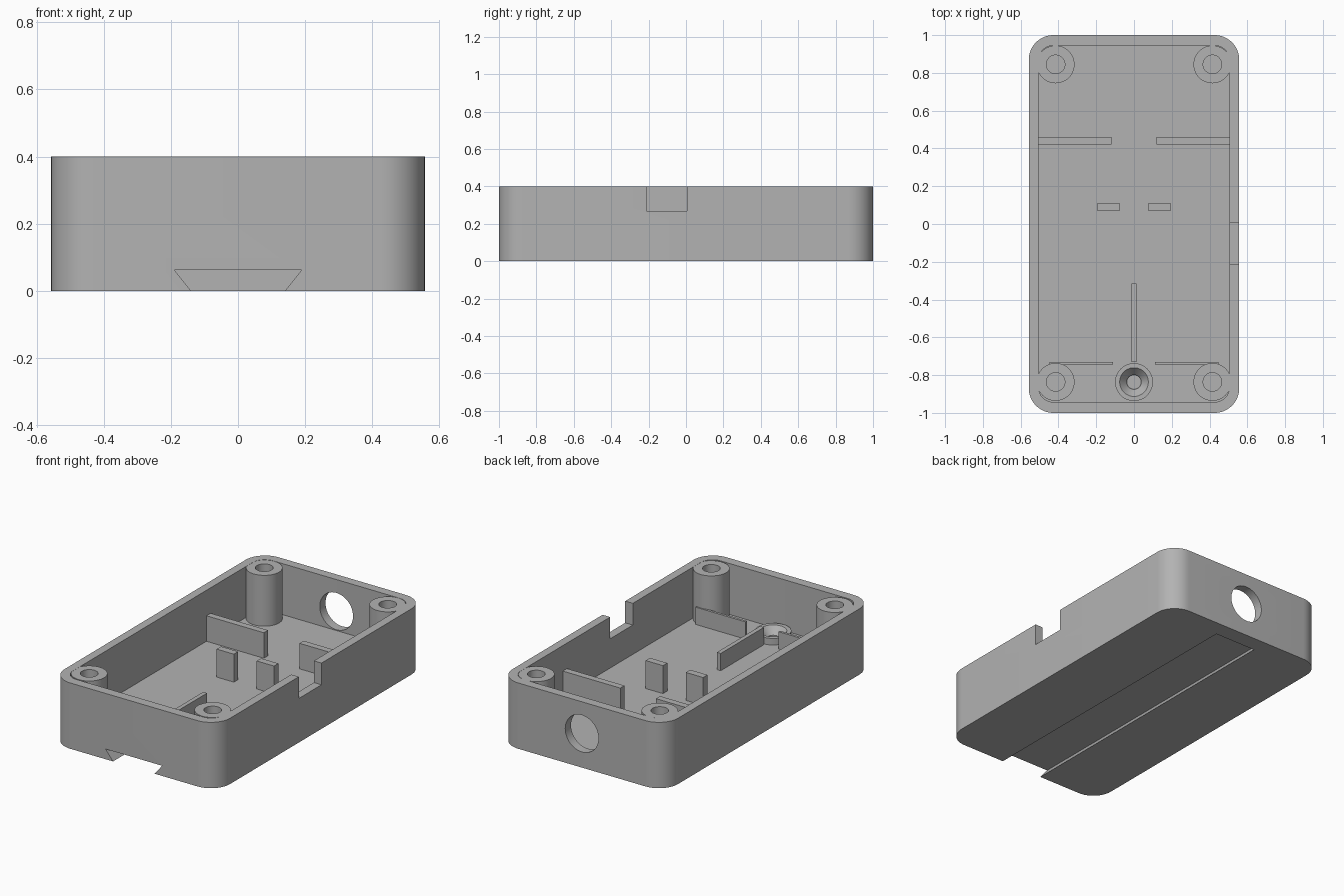
import bpy, bmesh, math
from mathutils import Vector

if "Cube" in bpy.data.objects:
    bpy.data.objects.remove(bpy.data.objects["Cube"])

grey = bpy.data.materials.new("plain_grey")
grey.diffuse_color = (0.45, 0.45, 0.45, 1)
grey.use_nodes = True
grey.node_tree.nodes["Principled BSDF"].inputs["Base Color"].default_value = grey.diffuse_color


def finish(name, bm):
    bmesh.ops.recalc_face_normals(bm, faces=bm.faces)
    me = bpy.data.meshes.new(name)
    bm.to_mesh(me)
    bm.free()
    ob = bpy.data.objects.new(name, me)
    bpy.context.collection.objects.link(ob)
    me.materials.append(grey)
    return ob


def extrude(name, pts, vec):
    """Closed outline swept along a vector."""
    bm = bmesh.new()
    face = bm.faces.new([bm.verts.new(p) for p in pts])
    res = bmesh.ops.extrude_face_region(bm, geom=[face])
    moved = [v for v in res["geom"] if isinstance(v, bmesh.types.BMVert)]
    bmesh.ops.translate(bm, verts=moved, vec=Vector(vec))
    return finish(name, bm)


def box(name, x0, x1, y0, y1, z0, z1):
    return extrude(name, [(x0, y0, z0), (x1, y0, z0), (x1, y1, z0), (x0, y1, z0)],
                   (0, 0, z1 - z0))


def rounded_block(name, x, y0, y1, r, z0, z1, n=12):
    pts = []
    for i, (cx, cy) in enumerate([(x - r, y1 - r), (r - x, y1 - r),
                                  (r - x, y0 + r), (x - r, y0 + r)]):
        for k in range(n + 1):
            a = math.pi / 2 * (i + k / n)
            pts.append((cx + r * math.cos(a), cy + r * math.sin(a), z0))
    return extrude(name, pts, (0, 0, z1 - z0))


def circle(r, n=48):
    return [(r * math.cos(2 * math.pi * k / n), r * math.sin(2 * math.pi * k / n))
            for k in range(n)]


def lathe(name, profile, x, y, n=48):
    """Radius/height profile spun around a vertical axis."""
    bm = bmesh.new()
    vs = [bm.verts.new((r, 0, z)) for r, z in profile]
    es = [bm.edges.new(p) for p in zip(vs, vs[1:])]
    bmesh.ops.spin(bm, geom=vs + es, cent=(0, 0, 0), axis=(0, 0, 1),
                   angle=2 * math.pi, steps=n, use_duplicate=False)
    bmesh.ops.remove_doubles(bm, verts=bm.verts, dist=1e-5)
    bmesh.ops.translate(bm, verts=bm.verts, vec=(x, y, 0))
    return finish(name, bm)


def cut(target, cutter):
    mod = target.modifiers.new("cut", "BOOLEAN")
    mod.operation, mod.solver, mod.object = "DIFFERENCE", "EXACT", cutter
    bpy.context.view_layer.objects.active = target
    bpy.ops.object.modifier_apply(modifier=mod.name)
    bpy.data.objects.remove(cutter)


FLOOR, TOP = 0.09, 0.4

# Open tray with rounded corners
case = rounded_block("case_shell", 0.557, -1, 1, 0.13, 0, TOP)
cut(case, rounded_block("cavity", 0.506, -0.943, 0.945, 0.08, FLOOR, 0.6))
# Dovetail slot in the underside, open at the front
cut(case, extrude("dovetail", [(-0.14 + 0.008, -1.1, -0.01), (0.14 - 0.008, -1.1, -0.01),
                               (0.19, -1.1, 0.062), (-0.19, -1.1, 0.062)], (0, 2.0, 0)))
# Round cable hole in the back wall
cut(case, extrude("cable_hole", [(x, 0.8, 0.207 + z) for x, z in circle(0.112)], (0, 0.4, 0)))
# Notch in the right wall
cut(case, box("side_notch", 0.45, 0.7, -0.212, 0.006, 0.268, 0.6))
# Pit for the countersunk boss
cut(case, extrude("pit", [(x, y - 0.835, 0.066) for x, y in circle(0.07)], (0, 0, 0.2)))

parts = [case]

# Screw posts in the four corners
for side in (-1, 1):
    for end, y in (("front", -0.836), ("back", 0.845)):
        parts.append(lathe(f"screw_post_{end}",
                           [(0, 0.095), (0.049, 0.095), (0.049, 0.3992),
                            (0.1, 0.3992), (0.1, 0.08)], side * 0.415, y))

# Countersunk boss near the front
parts.append(lathe("countersunk_boss",
                   [(0, 0.07), (0.038, 0.07), (0.038, 0.085), (0.076, 0.13),
                    (0.1, 0.13), (0.1, 0.08)], 0, -0.837))

# Ribs and tabs mirrored left and right
for name, x0, x1, y0, y1, z1 in [("back_rib", 0.12, 0.52, 0.42, 0.46, 0.245),
                                 ("centre_tab", 0.077, 0.193, 0.07, 0.112, 0.26),
                                 ("front_rib", 0.112, 0.447, -0.745, -0.73, 0.195)]:
    parts.append(box(name + "_right", x0, x1, y0, y1, FLOOR - 0.01, z1))
    parts.append(box(name + "_left", -x1, -x0, y0, y1, FLOOR - 0.01, z1))

# Thin divider along the centre line
parts.append(box("centre_divider", -0.013, 0.013, -0.73, -0.315, FLOOR - 0.01, 0.195))

# Smooth curved walls, crisp edges
for ob in parts:
    bpy.ops.object.select_all(action="DESELECT")
    ob.select_set(True)
    bpy.context.view_layer.objects.active = ob
    bpy.ops.object.shade_smooth_by_angle(angle=math.radians(30))
